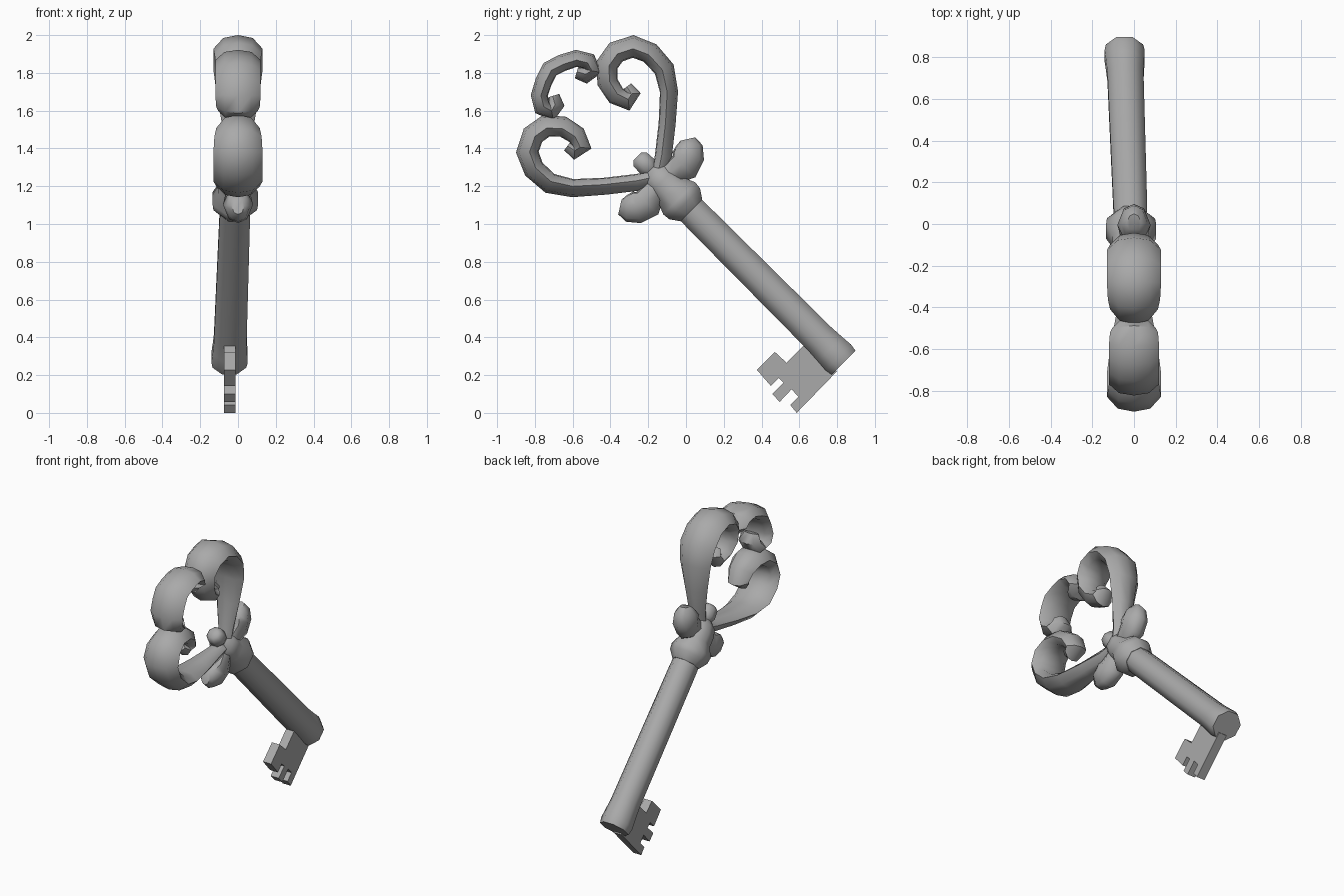
import bpy, bmesh, math
from mathutils import Vector

if "Cube" in bpy.data.objects:
    bpy.data.objects.remove(bpy.data.objects["Cube"])

AX = 1.10                      # the key's axis is the line y + z = AX
R = math.sqrt(0.5)
steel = bpy.data.materials.new("dark_steel")
steel.diffuse_color = (.4, .4, .4, 1)
steel.use_nodes = True
steel.node_tree.nodes["Principled BSDF"].inputs["Base Color"].default_value = steel.diffuse_color


def mirror(p):
    """Reflect a profile point across the key's axis."""
    return (AX - p[1], AX - p[0]) + tuple(p[2:])


def finish(name, bm, angle):
    bmesh.ops.recalc_face_normals(bm, faces=bm.faces[:])
    me = bpy.data.meshes.new(name)
    bm.to_mesh(me)
    bm.free()
    me.materials.append(steel)
    ob = bpy.data.objects.new(name, me)
    bpy.context.collection.objects.link(ob)
    bpy.ops.object.select_all(action='DESELECT')
    ob.select_set(True)
    bpy.context.view_layer.objects.active = ob
    bpy.ops.object.shade_smooth_by_angle(angle=math.radians(angle))
    return ob


def skin(name, rings, angle=50):
    """Bridge a list of point rings and cap both ends."""
    bm = bmesh.new()
    vr = [[bm.verts.new(p) for p in ring] for ring in rings]
    n = len(vr[0])
    for a, b in zip(vr, vr[1:]):
        for i in range(n):
            j = (i + 1) % n
            bm.faces.new((a[i], a[j], b[j], b[i]))
    bm.faces.new(vr[0])
    bm.faces.new(vr[-1])
    return finish(name, bm, angle)


# ribbon section: ridge on the outside, flatter inside (x factor, thickness factor)
SECTION = [(0, 1), (.6, .75), (1, -.2), (.65, -.9), (0, -1),
           (-.65, -.9), (-1, -.2), (-.6, .75)]


def ribbon(name, path, side):
    """Sweep the section along (y, z, half thickness, half width) points."""
    rings = []
    for i, (y, z, t, w) in enumerate(path):
        a = path[max(i - 1, 0)]
        b = path[min(i + 1, len(path) - 1)]
        d = Vector((b[0] - a[0], b[1] - a[1])).normalized()
        n = Vector((d.y, -d.x)) * side
        rings.append([(sx * w, y + n.x * st * t, z + n.y * st * t)
                      for sx, st in SECTION])
    return skin(name, rings)


def lathe(name, profile, sides=8):
    """Turn (distance along axis, radius) points about the slanted axis."""
    rings = []
    for t, r in profile:
        ring = []
        for k in range(sides):
            a = 2 * math.pi * (k + .5) / sides
            p = r * 1.04 * math.sin(a)
            ring.append((-.015 - .026 * t + r * 1.04 * math.cos(a),
                         t * R + p * R, AX - t * R + p * R))
        rings.append(ring)
    return skin(name, rings)


# shaft with slightly swollen tip
lathe("shaft", [(-.05, .08), (.1, .084), (1.0, .09), (1.08, .095),
                (1.14, .1), (1.18, .093)])
# collar, neck and small finial inside the bow
lathe("collar", [(-.365, .03), (-.345, .052), (-.29, .056), (-.265, .045),
                 (-.23, .08), (-.18, .095), (-.12, .095), (-.05, .125),
                 (-.01, .12), (.04, .085)])

# two big scrolls of the bow
scroll = [(-.14, 1.27, .04, .05), (-.12, 1.36, .045, .055),
          (-.10, 1.53, .045, .085), (-.09, 1.70, .048, .115),
          (-.115, 1.82, .055, .13), (-.19, 1.905, .057, .13),
          (-.28, 1.94, .06, .13), (-.37, 1.91, .06, .125),
          (-.42, 1.84, .06, .115), (-.415, 1.75, .055, .105),
          (-.37, 1.68, .052, .09), (-.305, 1.65, .05, .075),
          (-.28, 1.69, .04, .06), (-.31, 1.73, .025, .04)]
ribbon("bow_scroll_upper", scroll, 1)
ribbon("bow_scroll_lower", [mirror(p) for p in scroll], -1)

# central double curl at the top of the bow
half = [(-.655, 1.853, .045, .12), (-.58, 1.877, .045, .12),
        (-.515, 1.86, .047, .115), (-.49, 1.81, .045, .105),
        (-.53, 1.785, .042, .08), (-.58, 1.80, .03, .05)]
crest = [mirror(p) for p in reversed(half)] + [(-.72, 1.82, .047, .12)] + half
ribbon("bow_crest", crest, -1)

# leaves curling out beside the neck
leaf = [(-.15, 1.235, .035, .045), (-.08, 1.265, .06, .06),
        (-.01, 1.305, .083, .075), (.012, 1.36, .086, .08),
        (.018, 1.415, .07, .065), (.01, 1.45, .04, .035)]
ribbon("leaf_upper", leaf, 1)
ribbon("leaf_lower", [mirror(p) for p in leaf], -1)

# flat notched bit
outline = [(.80, .22), (.776, .196), (.586, .0), (.552, .042), (.595, .085),
           (.559, .125), (.496, .058), (.457, .10), (.517, .159),
           (.490, .185), (.449, .143), (.375, .228), (.47, .323),
           (.533, .265), (.617, .35), (.65, .38)]
bm = bmesh.new()
face = bm.faces.new([bm.verts.new((-.074, y, z)) for y, z in outline])
ext = bmesh.ops.extrude_face_region(bm, geom=[face], use_keep_orig=True)
bmesh.ops.translate(bm, vec=(.06, 0, 0),
                    verts=[v for v in ext["geom"] if isinstance(v, bmesh.types.BMVert)])
finish("bit", bm, 20)
